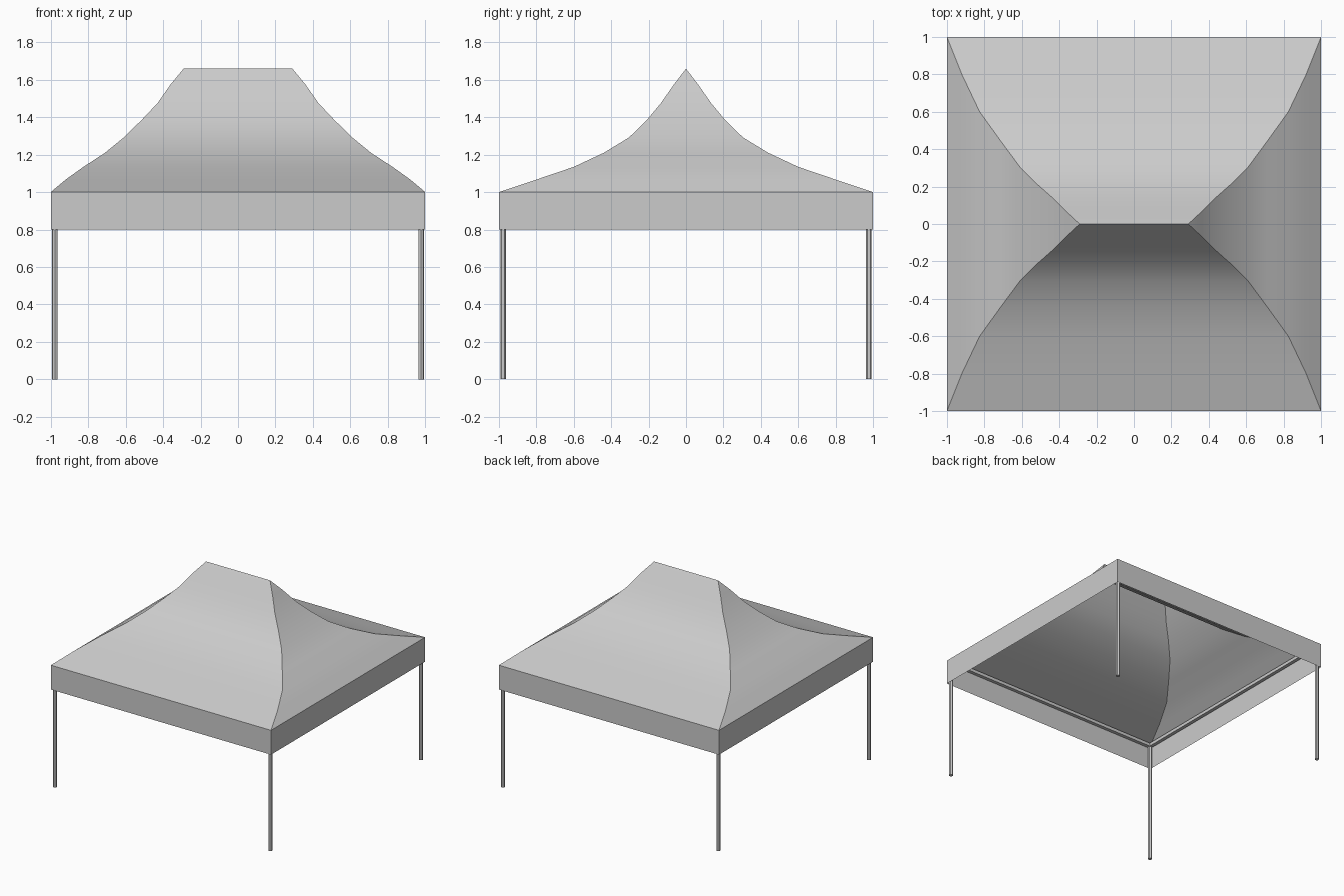
import bpy
import bmesh

if "Cube" in bpy.data.objects:
    bpy.data.objects.remove(bpy.data.objects["Cube"])

# Roof hip line: half width in x, half depth in y, height
HIP = [(1.0, 1.0, 1.0), (0.92, 0.8, 1.067), (0.825, 0.6, 1.135),
       (0.71, 0.44, 1.21), (0.61, 0.305, 1.292), (0.515, 0.21, 1.385),
       (0.43, 0.135, 1.475), (0.36, 0.065, 1.575), (0.29, 0.0, 1.66)]


def finish(name, bm, smooth=False):
    mesh = bpy.data.meshes.new(name)
    for f in bm.faces:
        f.smooth = smooth
    bm.to_mesh(mesh)
    bm.free()
    obj = bpy.data.objects.new(name, mesh)
    bpy.context.scene.collection.objects.link(obj)
    return obj


def strip(bm, rows):
    """Skin pairs of points with faces, bottom row to top row."""
    verts = [[bm.verts.new(p) for p in row] for row in rows]
    for (a, b), (c, d) in zip(verts, verts[1:]):
        if (c.co - d.co).length < 1e-6:
            bm.faces.new((a, b, c))
        else:
            bm.faces.new((a, b, d, c))


def box(name, center, size):
    bm = bmesh.new()
    bmesh.ops.create_cube(bm, size=1)
    bmesh.ops.scale(bm, vec=size, verts=bm.verts)
    bmesh.ops.translate(bm, vec=center, verts=bm.verts)
    return finish(name, bm)


# Canopy roof: four curved panels, left unjoined so the hips stay crisp
bm = bmesh.new()
for s in (1, -1):
    strip(bm, [((-s * x, -s * y, z), (s * x, -s * y, z)) for x, y, z in HIP])
    strip(bm, [((s * x, -s * y, z), (s * x, s * y, z)) for x, y, z in HIP])
finish("canopy_roof", bm, smooth=True)

# Valance: cloth band hanging from the roof edge
bm = bmesh.new()
corners = [(-1, -1), (1, -1), (1, 1), (-1, 1)]
for i, (x0, y0) in enumerate(corners):
    x1, y1 = corners[(i + 1) % 4]
    strip(bm, [((x0, y0, 0.8), (x1, y1, 0.8)), ((x0, y0, 1.0), (x1, y1, 1.0))])
bmesh.ops.remove_doubles(bm, verts=bm.verts, dist=0.0001)
finish("valance", bm)

# Top rails tucked under the roof edge
for s, side in ((-1, "front"), (1, "back")):
    box(side + "_rail", (0, s * 0.978, 0.983), (1.96, 0.028, 0.026))
for s, side in ((-1, "left"), (1, "right")):
    box(side + "_rail", (s * 0.978, 0, 0.983), (0.028, 1.93, 0.026))

# Corner legs
for sx, xn in ((-1, "left"), (1, "right")):
    for sy, yn in ((-1, "front"), (1, "back")):
        bm = bmesh.new()
        bmesh.ops.create_cone(bm, cap_ends=True, segments=12, radius1=0.015,
                              radius2=0.015, depth=0.99)
        bmesh.ops.translate(bm, vec=(sx * 0.978, sy * 0.978, 0.495), verts=bm.verts)
        leg = finish(f"{yn}_{xn}_leg", bm)
        bpy.ops.object.select_all(action='DESELECT')
        bpy.context.view_layer.objects.active = leg
        leg.select_set(True)
        bpy.ops.object.shade_smooth_by_angle()
